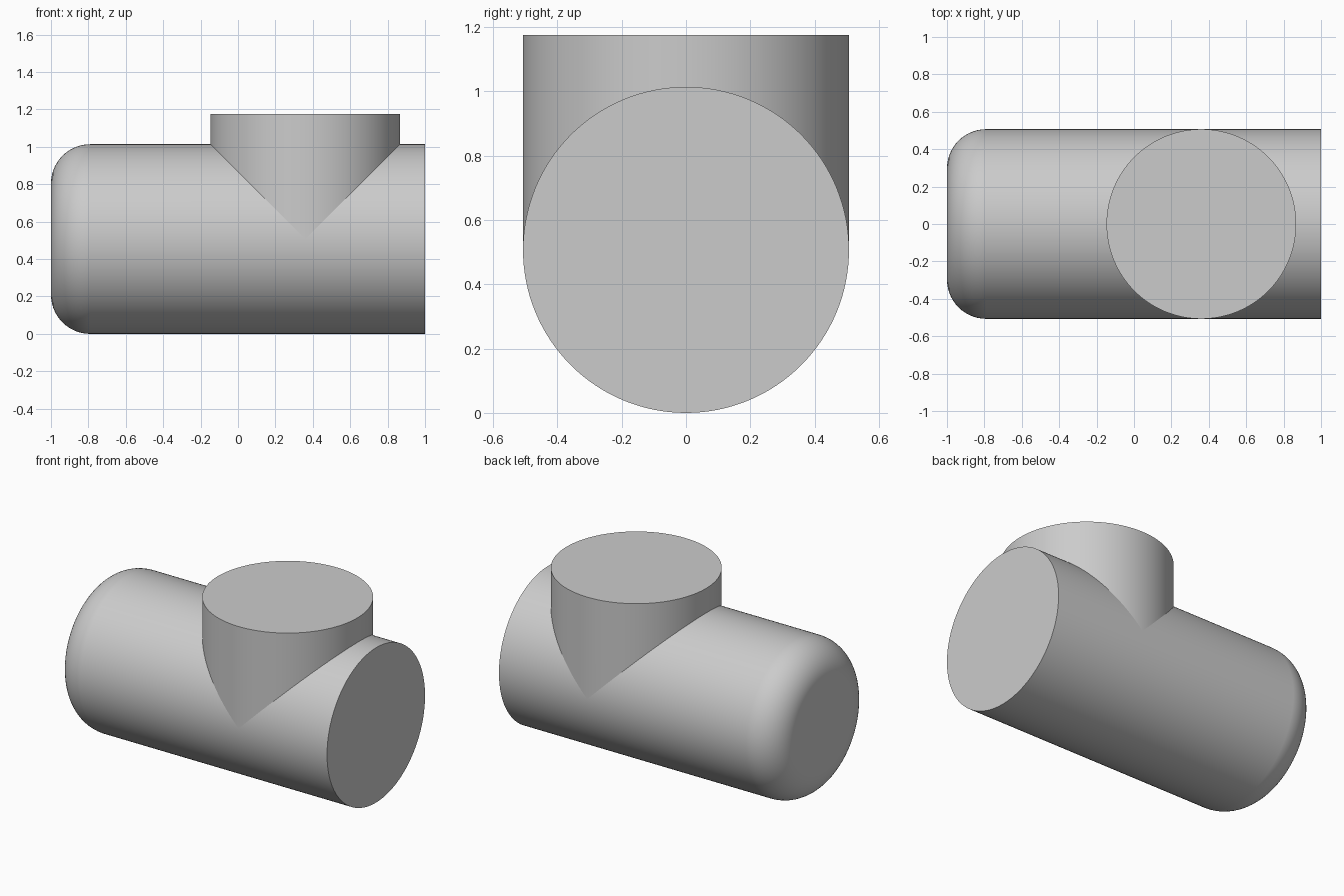
import bpy, bmesh
from math import sin, cos, pi

if "Cube" in bpy.data.objects:
    bpy.data.objects.remove(bpy.data.objects["Cube"])

SEG = 128
R = 0.507          # both pipes share one radius
AXIS_Z = 0.507
FILLET = 0.21
BRANCH_X = 0.36
BRANCH_TOP = 1.175


def bridge_rings(name, rings, cap_start=True, cap_end=True):
    """Skin a list of closed vertex rings, with optional end caps."""
    bm = bmesh.new()
    loops = [[bm.verts.new(p) for p in ring] for ring in rings]
    for a, b in zip(loops, loops[1:]):
        for i in range(SEG):
            j = (i + 1) % SEG
            bm.faces.new((a[i], a[j], b[j], b[i]))
    if cap_start:
        bm.faces.new(loops[0])
    if cap_end:
        bm.faces.new(loops[-1])
    bmesh.ops.recalc_face_normals(bm, faces=bm.faces)
    mesh = bpy.data.meshes.new(name)
    bm.to_mesh(mesh)
    bm.free()
    ob = bpy.data.objects.new(name, mesh)
    bpy.context.collection.objects.link(ob)
    bpy.ops.object.select_all(action='DESELECT')
    ob.select_set(True)
    bpy.context.view_layer.objects.active = ob
    bpy.ops.object.shade_smooth_by_angle(angle=pi / 6)
    # keep the flat end caps flat next to the smooth walls
    wn = ob.modifiers.new("weighted_normal", 'WEIGHTED_NORMAL')
    wn.keep_sharp = True
    return ob


angles = [2 * pi * i / SEG for i in range(SEG)]

# Main pipe: rounded left end, square right end
profile = [(-1 + FILLET * (1 - sin(a)), R - FILLET * (1 - cos(a)))
           for a in [pi / 2 * (1 - k / 14) for k in range(15)]]
profile.append((1.0, R))
bridge_rings("main_pipe", [[(x, r * cos(t), AXIS_Z + r * sin(t)) for t in angles]
                           for x, r in profile])

# Branch pipe: lower rim mitred exactly onto the main pipe
seam = [(BRANCH_X + R * cos(t), R * sin(t), AXIS_Z + R * abs(cos(t))) for t in angles]
top = [(x, y, BRANCH_TOP) for x, y, _ in seam]
branch = bridge_rings("branch_pipe", [seam, top], cap_start=False)
# the open rim defeats automatic orientation, so aim the cap upwards
cap = max(branch.data.polygons, key=lambda f: f.area)
if cap.normal.z < 0:
    branch.data.flip_normals()
